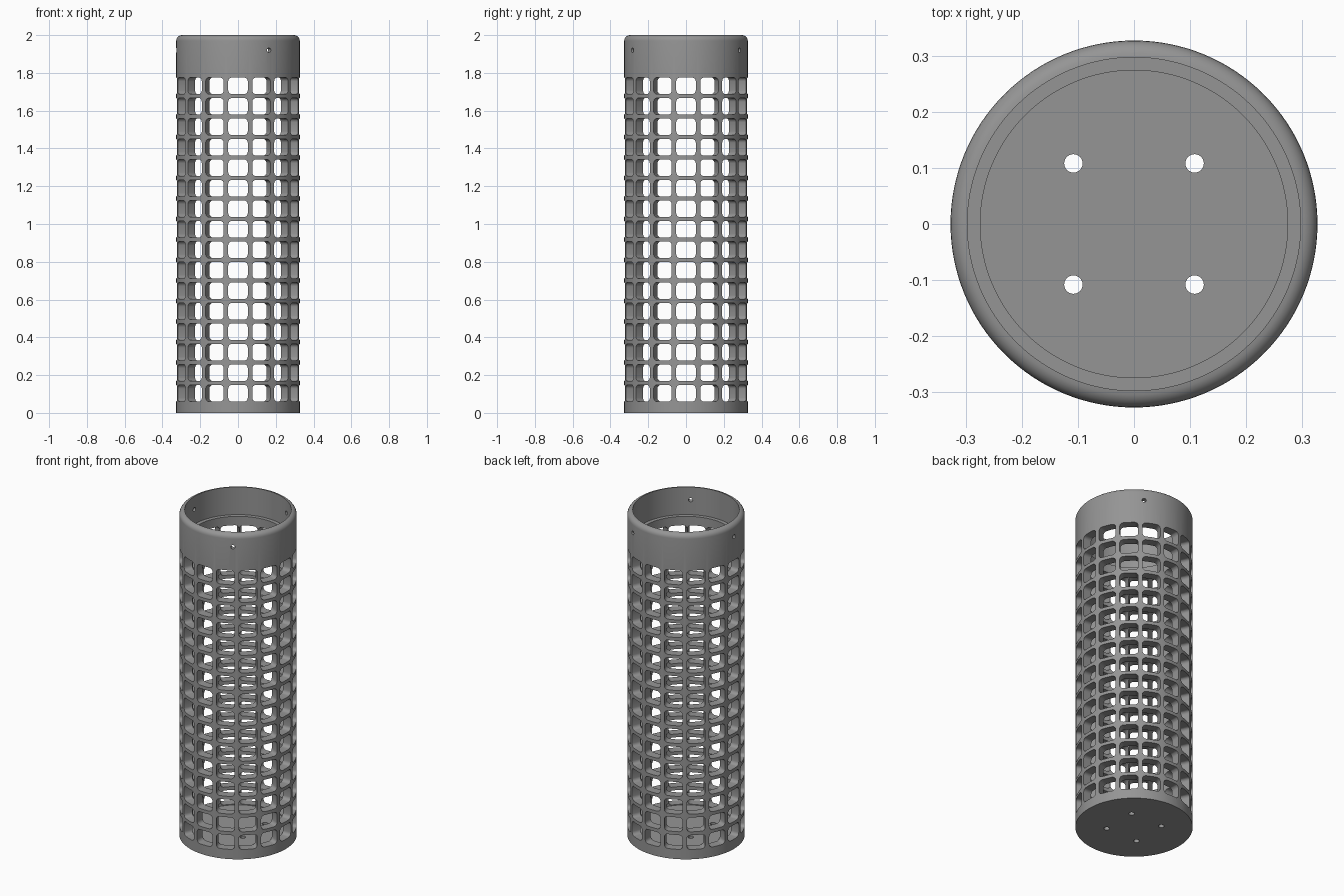
import bpy, bmesh, math
from mathutils import Matrix, Vector

if "Cube" in bpy.data.objects:
    bpy.data.objects.remove(bpy.data.objects["Cube"])

R_OUT, R_LIP, R_IN = 0.327, 0.297, 0.274
FLOOR, LEDGE, TOP = 0.055, 1.83, 2.0
COLS, ROWS = 16, 16
WIN_W, WIN_H, PITCH, WIN_Z = 0.104, 0.088, 0.1085, 0.104


def to_object(bm, name):
    bmesh.ops.recalc_face_normals(bm, faces=bm.faces[:])
    mesh = bpy.data.meshes.new(name)
    bm.to_mesh(mesh)
    bm.free()
    obj = bpy.data.objects.new(name, mesh)
    bpy.context.collection.objects.link(obj)
    return obj


def arc(cx, cy, r, a0, a1, n):
    return [(cx + r * math.cos(a0 + (a1 - a0) * i / n),
             cy + r * math.sin(a0 + (a1 - a0) * i / n)) for i in range(n + 1)]


def circle(r, n=24):
    return arc(0, 0, r, 0, 2 * math.pi, n)[:-1]


def rounded_rect(w, h, r, n=4):
    pts = []
    for i, (sx, sy) in enumerate([(1, 1), (-1, 1), (-1, -1), (1, -1)]):
        a = i * math.pi / 2
        pts += arc(sx * (w / 2 - r), sy * (h / 2 - r), r, a, a + math.pi / 2, n)
    return pts


def prism(bm, pts, d0, d1, mat):
    """Outline swept from d0 to d1 along the local z axis of mat."""
    a = [bm.verts.new(mat @ Vector((x, y, d0))) for x, y in pts]
    b = [bm.verts.new(mat @ Vector((x, y, d1))) for x, y in pts]
    bm.faces.new(a[::-1])
    bm.faces.new(b)
    for i in range(len(pts)):
        j = (i + 1) % len(pts)
        bm.faces.new((a[i], a[j], b[j], b[i]))


def radial(angle, z):
    """Frame at height z whose local z axis points outward at the angle."""
    c, s = math.cos(angle), math.sin(angle)
    return Matrix(((-s, 0, c, 0), (c, 0, s, 0), (0, 1, 0, z), (0, 0, 0, 1)))


# Cup body: lathe profile with floor, inner ledge and rounded top lip
profile = [(0, 0), (R_OUT, 0)]
profile += arc(R_LIP, TOP - 0.03, 0.03, 0, math.pi / 2, 6)
profile += [(R_LIP, LEDGE), (R_IN, LEDGE), (R_IN, FLOOR), (0, FLOOR)]
bm = bmesh.new()
verts = [bm.verts.new((x, 0, z)) for x, z in profile]
edges = [bm.edges.new(p) for p in zip(verts, verts[1:])]
bmesh.ops.spin(bm, geom=verts + edges, cent=(0, 0, 0), axis=(0, 0, 1),
               angle=2 * math.pi, steps=128)
bmesh.ops.remove_doubles(bm, verts=bm.verts[:], dist=1e-5)
body = to_object(bm, "basket_body")

# Cutters: window grid, screw holes in the collar, holes in the floor
cut = bmesh.new()
window = rounded_rect(WIN_W, WIN_H, 0.02)
for col in range(COLS):
    for row in range(ROWS):
        frame = radial(2 * math.pi * col / COLS, WIN_Z + row * PITCH)
        prism(cut, window, 0.265, 0.36, frame)
for deg in (60, 180, 300):
    prism(cut, circle(0.012), 0.25, 0.36, radial(math.radians(deg), 1.92))
for x in (-0.108, 0.108):
    for y in (-0.108, 0.108):
        prism(cut, circle(0.0165), -0.05, 0.12, Matrix.Translation((x, y, 0)))
cutter = to_object(cut, "hole_cutter")
cutter.hide_render = True

mod = body.modifiers.new("holes", 'BOOLEAN')
mod.operation = 'DIFFERENCE'
mod.solver = 'EXACT'
mod.object = cutter
bpy.context.view_layer.objects.active = body
body.select_set(True)
cutter.select_set(False)
bpy.ops.object.modifier_apply(modifier=mod.name)
bpy.data.objects.remove(cutter, do_unlink=True)

# Single grey finish
grey = bpy.data.materials.new("grey_plastic")
grey.diffuse_color = (0.3, 0.3, 0.3, 1)
grey.use_nodes = True
grey.node_tree.nodes["Principled BSDF"].inputs["Base Color"].default_value = grey.diffuse_color
body.data.materials.clear()
body.data.materials.append(grey)
bpy.ops.object.shade_smooth_by_angle(angle=math.radians(30))
